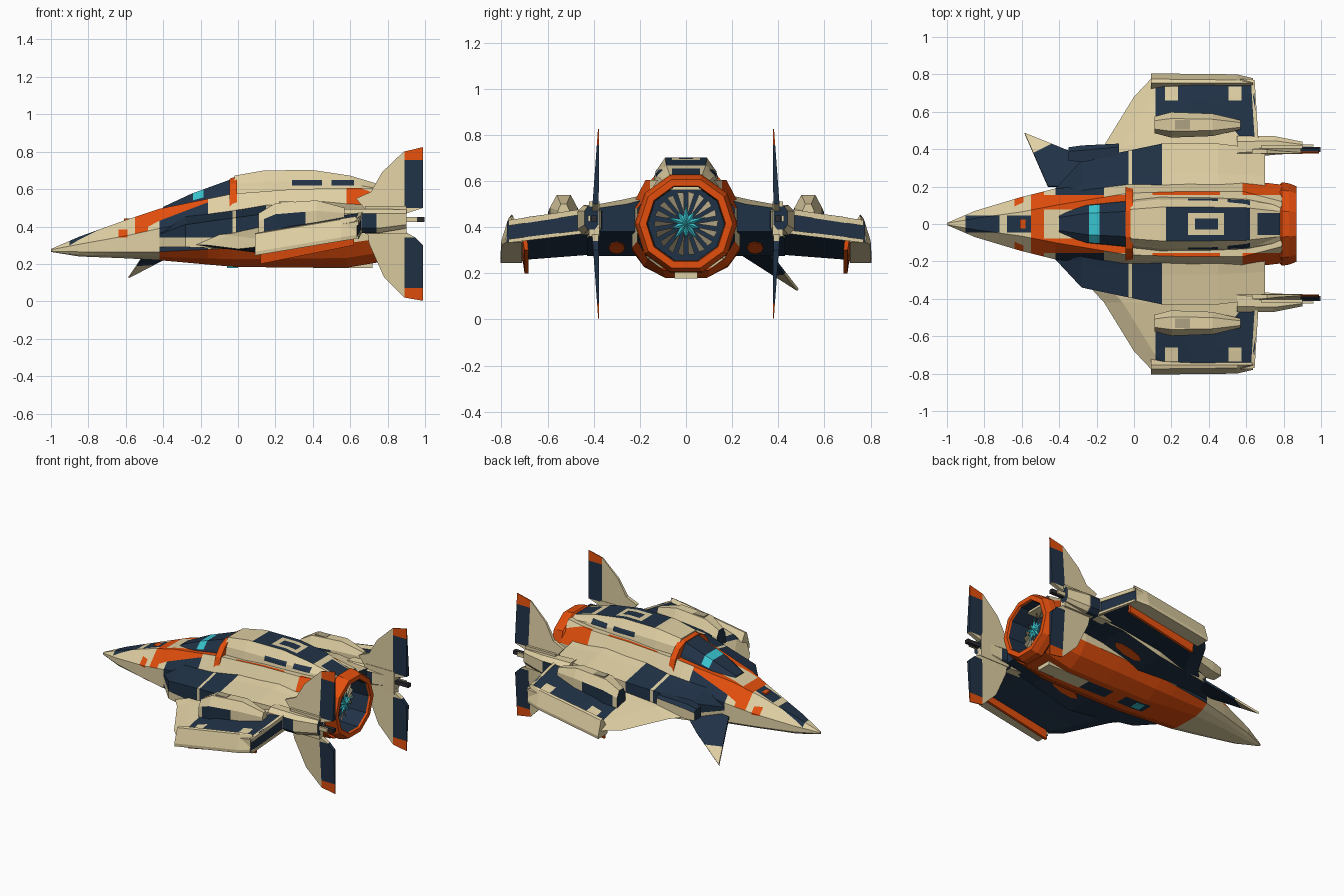
import bpy, bmesh, math
from mathutils import Vector

if "Cube" in bpy.data.objects:
    bpy.data.objects.remove(bpy.data.objects["Cube"])

COLS = [("sand", (.74, .625, .365)), ("navy", (.0145, .032, .062)), ("orange", (.78, .078, .004)),
        ("cyan", (.04, .55, .62)), ("blade_grey", (.42, .36, .23)), ("gun_metal", (.025, .025, .03))]
MATS = []
for n, c in COLS:
    m = bpy.data.materials.new(n)
    m.diffuse_color = (*c, 1)
    m.use_nodes = True
    m.node_tree.nodes["Principled BSDF"].inputs["Base Color"].default_value = m.diffuse_color
    MATS.append(m)
SAND, NAVY, ORANGE, CYAN, GREY, GUN = range(6)
AX = {'x': Vector((1, 0, 0)), 'y': Vector((0, 1, 0)), 'z': Vector((0, 0, 1))}


def mesh(name, verts, faces, mat=SAND, mirror=False, cuts={}, rule=None, diag=()):
    """Mesh object, cut along planes and coloured by a face rule, optionally mirrored across y."""
    bm = bmesh.new()
    vs = [bm.verts.new(v) for v in verts]
    for f in faces:
        bm.faces.new([vs[i] for i in f])
    bmesh.ops.remove_doubles(bm, verts=bm.verts, dist=1e-5)
    bmesh.ops.recalc_face_normals(bm, faces=bm.faces)
    planes = [(AX[a] * v, AX[a]) for a in cuts for v in cuts[a]] + [(Vector(p), Vector(n)) for p, n in diag]
    for co, no in planes:
        bmesh.ops.bisect_plane(bm, geom=bm.verts[:] + bm.edges[:] + bm.faces[:], plane_co=co, plane_no=no)
    bm.normal_update()
    for f in bm.faces:
        f.material_index = rule(f.calc_center_median(), f.normal) if rule else mat
    me = bpy.data.meshes.new(name)
    bm.to_mesh(me)
    bm.free()
    for m in MATS:
        me.materials.append(m)
    ob = bpy.data.objects.new(name, me)
    bpy.context.collection.objects.link(ob)
    if mirror:
        md = ob.modifiers.new("mirror", 'MIRROR')
        md.use_axis = (False, True, False)
        md.use_mirror_merge = False
    return ob


def loft(name, secs, caps=(True, True), **kw):
    n = len(secs[0])
    faces = [(i * n + j, i * n + (j + 1) % n, (i + 1) * n + (j + 1) % n, (i + 1) * n + j)
             for i in range(len(secs) - 1) for j in range(n)]
    if caps[0]:
        faces.append(tuple(range(n)))
    if caps[1]:
        faces.append(tuple(range((len(secs) - 1) * n, len(secs) * n)))
    return mesh(name, [p for s in secs for p in s], faces, **kw)


def sym(x, half):
    """Closed section at x from a half outline of (y, z), bottom to top."""
    return [(x, y, z) for y, z in half] + [(x, -y, z) for y, z in reversed(half)]


def box(name, x0, x1, y0, y1, z0, z1, mat, mirror=False):
    return loft(name, [[(x, y0, z0), (x, y1, z0), (x, y1, z1), (x, y0, z1)] for x in (x0, x1)],
                mat=mat, mirror=mirror)


def plate(name, pts, off, **kw):
    o = Vector(off)
    return loft(name, [[Vector(p) - o for p in pts], [Vector(p) + o for p in pts]], **kw)


# fuselage: x, half width, top half width, bottom half width, z bottom, lower chine, upper chine, top
FUS = [(-1, .006, .004, .004, .264, .268, .276, .28), (-.85, .07, .03, .035, .24, .265, .305, .345),
       (-.6, .145, .065, .07, .23, .265, .35, .435), (-.42, .19, .1, .09, .22, .265, .39, .495),
       (-.03, .225, .165, .09, .185, .285, .46, .575), (.3, .235, .175, .09, .18, .3, .48, .6),
       (.58, .235, .175, .09, .18, .31, .49, .605), (.79, .21, .12, .1, .215, .34, .48, .605)]


def fus_rule(c, n):
    x, y, z = c.x, abs(c.y), c.z
    if x > -.42 and (n.z < -.2 or z < .275):
        return NAVY if y < .05 and -.1 < x < .5 and not .1 < x < .2 else ORANGE
    if -.64 < x < -.59 and y > .1 and .34 < z < .385:
        return ORANGE
    if -.9 < x < -.55 and n.z > .5 and not -.72 < x < -.68:
        return NAVY if y < .045 else SAND
    if -.55 < x < -.48 and n.z > .3 or -.48 < x < -.02 and n.z > .4 and .075 < y < .145:
        return ORANGE
    if -.42 < x < -.16 and z < .46:
        return NAVY
    if .1 < x < .79 and n.z > .5 and y > .15 and not .46 < x < .58:
        return ORANGE
    return SAND


loft("fuselage", [sym(x, [(b, zb), (b * .2 + h * .7, zb + .4 * (zl - zb)), (h, zl), (h, zu), (t, zt)])
                  for x, h, t, b, zb, zl, zu, zt in FUS], caps=(True, False), rule=fus_rule,
     cuts={'x': [-.9, -.72, -.68, -.64, -.59, -.55, -.48, -.16, -.1, .1, .2, .46, .5],
           'y': [-.155, -.078, -.045, .045, .078, .155], 'z': [.34, .385]})
box("nose_top_marker", -.61, -.565, -.025, .025, .42, .442, ORANGE)
box("ventral_fairing", .4, .72, -.05, .05, .178, .23, SAND)
box("belly_light", -.06, .0, -.03, .03, .179, .2, CYAN)

# canopy, collar and dorsal hump
loft("canopy", [sym(x, [(w, zb), (w * .85, (zb + zt) / 2), (w * .5, zt)]) for x, w, zb, zt in
                [(-.4, .07, .47, .505), (-.25, .115, .5, .575), (-.03, .135, .54, .655)]],
     cuts={'x': [-.24, -.185]}, rule=lambda c, n: CYAN if -.24 < c.x < -.185 and n.z > .6 else NAVY)
loft("canopy_collar", [sym(x, [(.2, .5), (.175, .575), (.13, .63), (.07, zt)]) for x, zt in
                       [(-.045, .655), (-.005, .67)]], mat=ORANGE)


def hump_rule(c, n):
    x, y = c.x, abs(c.y)
    if n.z > .8:
        if .29 < x < .48 and y < .06:
            return NAVY if .325 < x < .45 and y < .03 else SAND
        return NAVY if .17 < x < .62 or x > .66 and y < .06 else SAND
    return NAVY if .62 < c.z < .65 and (.3 < x < .45 or .5 < x < .62) else SAND


loft("dorsal_hump", [sym(x, [(w, .56), (w * .88, (.58 + zt) / 2), (w * .6, zt)]) for x, w, zt in
                     [(-.02, .13, .672), (.14, .15, .7), (.4, .15, .702), (.6, .145, .672), (.79, .11, .615)]],
     cuts={'x': [.17, .29, .325, .45, .48, .5, .62, .66], 'y': [-.06, -.03, .03, .06], 'z': [.62, .65]},
     rule=hump_rule)

# engine nozzle, ten sided
CZ = .415


def ring(x, r, n=10):
    return [(x, r * math.cos(i * math.tau / n), CZ + r * math.sin(i * math.tau / n)) for i in range(n)]


loft("nozzle_ring", [ring(x, r) for x, r in [(.77, .2), (.79, .223), (.83, .217), (.868, .202), (.868, .172), (.855, .168)]],
     caps=(False, False), mat=ORANGE)
loft("nozzle_interior", [ring(.858, .169), ring(.7, .165)], caps=(False, True), mat=NAVY)
bv, bf = [], []
for i in range(18):                       # twisted turbine blades
    a = i * math.tau / 18
    for r, da, x in [(.04, 0, .79), (.135, -.1, .765), (.14, .11, .735)]:
        bv.append((x, r * math.cos(a + da), CZ + r * math.sin(a + da)))
    bf.append((3 * i, 3 * i + 1, 3 * i + 2))
mesh("turbine_blades", bv, bf, mat=GREY)
star = [(.795, r * math.cos(i * math.tau / 20), CZ + r * math.sin(i * math.tau / 20))
        for i in range(20) for r in [(.035, .09, .035, .065)[i % 4]]]
mesh("engine_glow", star + [(.81, 0, CZ)], [(i, (i + 1) % 20, 20) for i in range(20)], mat=CYAN)

# shoulder nacelles: x, inner y, outer y, z low, z top outer, z top inner
NAC = [(-.42, .1, .19, .29, .36, .41), (-.28, .12, .34, .29, .41, .47), (.15, .14, .43, .275, .47, .53),
       (.45, .14, .43, .35, .49, .55), (.7, .14, .4, .38, .48, .53)]


def nac_rule(c, n):
    if n.z < -.3 or n.x > .7:
        return NAVY
    return NAVY if c.x < .15 and not -.03 < c.x < -.01 and c.z > .33 else SAND


loft("shoulder_nacelle", [[(x, yi, zl), (x, yo, zl), (x, yo, zo), (x, yi + .13 * (yo - yi) / .29, zi - .03), (x, yi, zi)]
                          for x, yi, yo, zl, zo, zi in NAC],
     mirror=True, cuts={'x': [-.03, -.01], 'z': [.34]}, rule=nac_rule)
plate("nacelle_marker", [(x, y, .518 + .06 * (x - .41) - .16 * (y - .22)) for x, y in
                         [(.36, .2), (.47, .2), (.47, .255), (.36, .255)]], (0, 0, .006), mat=ORANGE, mirror=True)
plate("underside_port", [(.3 + .1 * math.sin(k * math.tau / 8), .3 + .036 * math.cos(k * math.tau / 8),
                          .312 + .025 * math.sin(k * math.tau / 8)) for k in range(8)], (0, 0, .004),
      mat=ORANGE, mirror=True)
loft("intake_lip", [[(x, y + a * s, z + b * s) for a, b in [(-1, -1), (1, -1), (1, .5), (.4, 1), (-1, 1)]]
                    for x, y, z, s in [(-.35, .375, .37, .035), (-.28, .375, .38, .045), (-.08, .4, .41, .03)]],
     rule=lambda c, n: NAVY if n.z > .3 or n.x < -.7 else SAND)

# main wings
WING = [(.18, -.38, .31, .7, .48), (.42, -.16, .3, .66, .48), (.68, .0, .28, .645, .445), (.775, .09, .29, .635, .425)]


def wing_rule(c, n):
    x, y = c.x, c.y
    if n.z < -.3 or n.x > .6:
        return NAVY
    if x > .115 and y > .55 - max(0, x - .5) * 1.3 and y < .76 and n.z > .3:
        hatch = .66 < y < .735 and (.165 < x < .235 or .505 < x < .575)
        return SAND if hatch else NAVY
    return SAND


loft("wing", [[(xl, y, zl), (xl + .1, y, zl + .055), (xl + .45 * (xt - xl), y, zl * .4 + zt * .6 + .01), (xt, y, zt),
               (xt, y, zt - .09), (xl + .1, y, zl - .02)] for y, xl, zl, xt, zt in WING],
     mirror=True, cuts={'x': [.115, .165, .235, .505, .575], 'y': [.55, .66, .735, .76]},
     diag=[((.5, .55, 0), (1.3, 1, 0))], rule=wing_rule)
for name, w, za, zb in (("wing_rear_trim_top", .012, .468, .418), ("wing_rear_trim_low", .008, .38, .34)):
    loft(name, [[(x - .02, y, z - w), (x, y, z - w), (x, y, z + w), (x - .02, y, z + w)]
                for x, y, z in ((.666, .44, za), (.645, .77, zb))], mirror=True)
TIP = [(.755, .43), (.775, .425), (.805, .33), (.803, .31), (.71, .31), (.70, .34)]
loft("wing_tip", [[(x, y - dy * (y > .76), z + dz) for y, z in TIP]
                  for x, dz, dy in [(.09, -.065, 0), (.55, .012, .005), (.635, .025, .025)]], mirror=True)
loft("wing_tip_lip", [[(x, y, z) for y, z in ((.683, z0), (.70, z0), (.715, z1), (.69, z1))]
                      for x, z0, z1 in ((.12, .2, .31), (.62, .3, .38))], mat=ORANGE, mirror=True)

# wing pods
loft("wing_pod", [[(x, .53 + a * w, zc + b * h) for a, b in
                   [(-1, -1), (1, -1), (1, .3), (.5, 1), (-.5, 1), (-1, .3)]]
                  for x, w, zc, h in [(.11, .045, .41, .06), (.2, .068, .44, .085), (.42, .06, .46, .08),
                                      (.57, .025, .46, .04)]],
     mirror=True, cuts={'x': [.14, .36]},
     rule=lambda c, n: NAVY if n.x < -.9 or (.14 < c.x < .36 and abs(n.y) > .9) else SAND)
box("pod_vent", .22, .3, .505, .555, .5, .534, GREY, True)

# tail booms and guns
loft("tail_boom", [[(x, y + a * w, z + b * h) for a, b in [(-1, -.6), (-.5, -1), (.5, -1), (1, -.6), (1, .6), (.5, 1), (-.5, 1), (-1, .6)]]
                   for x, y, w, z, h in [(.55, .41, .06, .43, .065), (.75, .42, .05, .43, .065), (.9, .41, .03, .44, .05)]],
     mirror=True, cuts={'x': [.66, .74]}, rule=lambda c, n: NAVY if n.x > .8 or .66 < c.x < .74 and n.z < .3 else SAND)
box("gun_barrel", .88, .997, .385, .412, .425, .45, GUN, True)
box("gun_barrel_outer", .86, .96, .414, .425, .425, .45, SAND, True)

# tail fins above and below the boom
UP = [(.63, .55), (.71, .585), (.77, .69), (.885, .8), (.99, .825), (.99, .5), (.9, .47), (.7, .47)]
DOWN = [(.69, .38), (.7, .31), (.78, .13), (.89, .02), (.99, .003), (.99, .3), (.95, .34), (.88, .38)]


def fin_rule(c, n):
    if c.x < .89:
        return SAND
    return ORANGE if c.z > .755 or c.z < .07 else NAVY if c.z > .5 or c.z < .34 else SAND


for name, prof in (("upper_fin", UP), ("lower_fin", DOWN)):
    secs = [[(x, .395 - .04 * abs(z - .42) + s * (.016 - .033 * abs(z - .42)), z) for x, z in prof] for s in (-1, 1)]
    loft(name, secs, mirror=True, cuts={'x': [.89], 'z': [.07, .34, .5, .755]}, rule=fin_rule)
box("fin_root", .68, .9, .375, .42, .36, .51, SAND, True)

# single canard on one side only
plate("canard", [(-.585, .485, .128), (-.46, .2, .31), (-.25, .2, .33), (-.25, .34, .31), (-.35, .39, .25)],
      (0, .003, .005), diag=[((-.5, .4, .2), (-.5, 1, 0))],
      rule=lambda c, n: SAND if (c.y - .4) - .5 * (c.x + .5) > 0 else NAVY)
